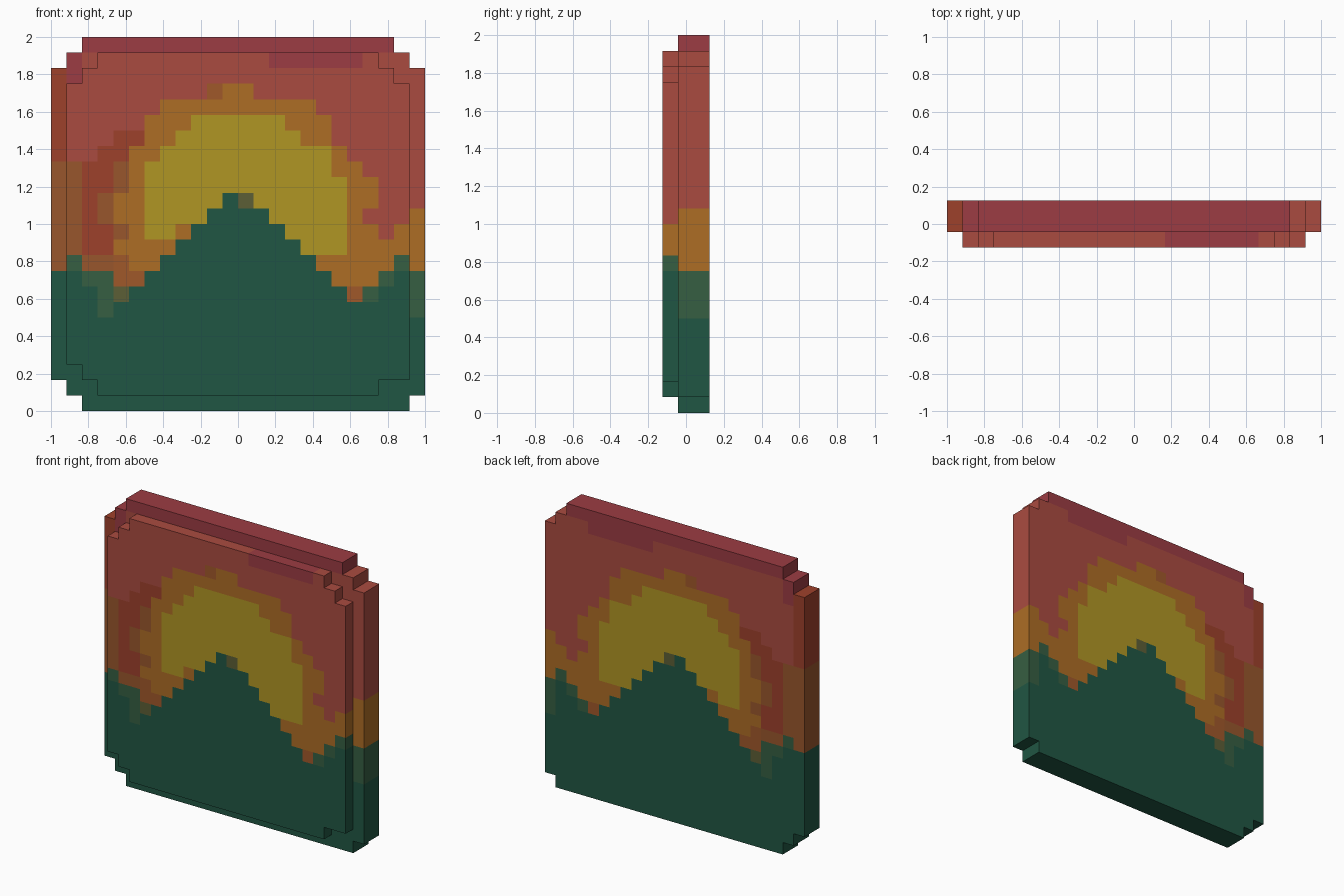
import bpy, bmesh

if "Cube" in bpy.data.objects:
    bpy.data.objects.remove(bpy.data.objects["Cube"])

N = 24                 # the tile is a 24 x 24 grid of cubes, three cubes deep
C = 2 / N

PALETTE = {            # display colours, 0-255
    'red': (170, 75, 64), 'crimson': (156, 60, 67), 'rust': (158, 65, 43),
    'brown': (152, 86, 44), 'orange': (173, 109, 37), 'yellow': (176, 150, 36),
    'green': (32, 86, 67), 'moss': (54, 94, 66), 'olive': (92, 94, 54),
    'clay': (160, 88, 42),
}
NAMES = list(PALETTE)


def linear(v):
    v /= 255
    return v / 12.92 if v < 0.04045 else ((v + 0.055) / 1.055) ** 2.4


MATS = []
for n in NAMES:
    m = bpy.data.materials.new(n)
    m.diffuse_color = (*[linear(v) for v in PALETTE[n]], 1)
    m.use_nodes = True
    m.node_tree.nodes["Principled BSDF"].inputs["Base Color"].default_value = m.diffuse_color
    MATS.append(m)

# Picture: start with red sky, then paint regions over it
pic = {(i, k): 'red' for i in range(N) for k in range(N)}


def paint(colour, c0, c1, r0, r1):
    for i in range(c0, c1 + 1):
        for k in range(r0, r1 + 1):
            pic[i, k] = colour


# upper band of the sky
paint('crimson', 0, 23, 23, 23)
paint('crimson', 14, 19, 22, 22)
paint('crimson', 1, 1, 21, 22)

# halo: row -> first and last column
HALO = {20: (11, 12), 19: (7, 16), 18: (6, 17), 17: (6, 17), 16: (5, 18), 15: (4, 19),
        14: (4, 20), 13: (4, 20), 12: (4, 19), 11: (4, 20), 10: (4, 23), 9: (4, 23), 8: (4, 23), 7: (4, 23)}
for row, (a, b) in HALO.items():
    paint('orange', a, b, row, row)
paint('orange', 23, 23, 11, 12)
paint('orange', 22, 22, 11, 11)
paint('clay', 10, 10, 20, 20)

# dusky left side
paint('rust', 0, 0, 16, 22)
paint('brown', 0, 1, 9, 15)
paint('rust', 2, 3, 10, 15)
paint('rust', 3, 4, 16, 16)
paint('rust', 4, 5, 17, 17)
paint('brown', 4, 4, 14, 15)
paint('brown', 3, 3, 12, 13)
paint('brown', 4, 4, 11, 11)
paint('brown', 2, 3, 9, 9)
paint('clay', 4, 4, 8, 9)
paint('clay', 5, 5, 8, 8)

# sun: row -> first and last column
SUN = {18: (9, 14), 17: (8, 15), 16: (7, 17), 15: (6, 17), 14: (6, 18), 13: (6, 18),
       12: (6, 18), 11: (6, 18), 10: (9, 18)}
for row, (a, b) in SUN.items():
    paint('yellow', a, b, row, row)
paint('orange', 8, 8, 11, 11)

# mountains: height of each column
PEAKS = [9, 9, 9, 8, 7, 8, 9, 10, 11, 12, 13, 14, 14, 13, 12, 11, 10, 9, 8, 7, 8, 9, 10, 9]
for i, h in enumerate(PEAKS):
    paint('green', i, i, 0, h - 1)
paint('moss', 1, 1, 9, 9)
paint('moss', 2, 3, 8, 8)
paint('moss', 3, 3, 6, 7)
paint('olive', 4, 4, 7, 7)
paint('olive', 12, 12, 13, 13)
paint('clay', 19, 19, 7, 7)
paint('moss', 20, 20, 7, 7)
paint('moss', 21, 21, 8, 8)
paint('moss', 22, 22, 9, 9)
paint('moss', 23, 23, 6, 8)


def outline(rows, default):
    """Cells of a layer: row -> (first, last) column, default elsewhere in range."""
    lo, hi = min(rows), max(rows)
    return {(i, k) for k in range(lo, hi + 1)
            for i in range(rows.get(k, default)[0], rows.get(k, default)[1] + 1)}


slab = outline({0: (2, 22), 1: (1, 23), 22: (1, 22), 23: (2, 21)}, (0, 23))
panel = outline({1: (3, 20), 2: (2, 22), 21: (2, 21), 22: (3, 20)}, (1, 22))
solid = {(i, 0, k) for i, k in panel} | {(i, j, k) for i, k in slab for j in (1, 2)}


def build(name, layers):
    """Make the visible cube faces of the given depth layers."""
    bm = bmesh.new()
    for cell in sorted(c for c in solid if c[1] in layers):
        for ax in range(3):
            for s in (0, 1):
                nb = list(cell)
                nb[ax] += 2 * s - 1
                if tuple(nb) in solid:
                    continue
                u, v = (ax + 1) % 3, (ax + 2) % 3
                ring = []
                for du, dv in ((0, 0), (1, 0), (1, 1), (0, 1)):
                    p = list(cell)
                    p[ax] += s
                    p[u] += du
                    p[v] += dv
                    ring.append(bm.verts.new((p[0] * C - 1, p[1] * C - 1.5 * C, p[2] * C)))
                f = bm.faces.new(ring if s else ring[::-1])
                f.material_index = NAMES.index(pic[cell[0], cell[2]])
    bmesh.ops.remove_doubles(bm, verts=bm.verts, dist=1e-4)
    me = bpy.data.meshes.new(name)
    bm.to_mesh(me)
    bm.free()
    for m in MATS:
        me.materials.append(m)
    bpy.context.collection.objects.link(bpy.data.objects.new(name, me))


build('raised_picture_panel', {0})
build('backing_slab', {1, 2})
